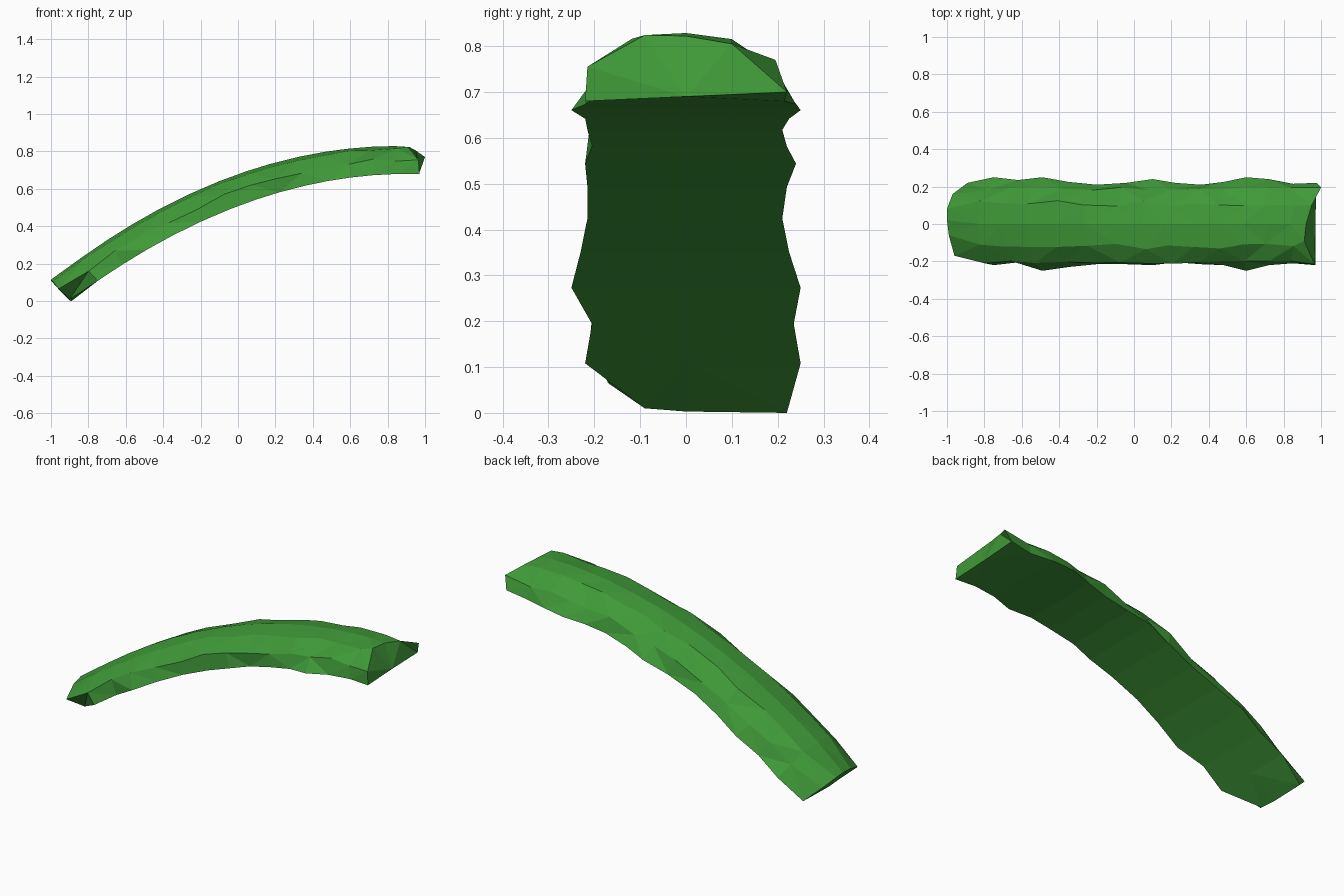
import bpy, bmesh, math, random
from mathutils import Vector

if "Cube" in bpy.data.objects:
    bpy.data.objects.remove(bpy.data.objects["Cube"])

random.seed(4)

# Stations along the arched underside, with the ragged edge on each side
XS = [-0.9, -0.75, -0.62, -0.49, -0.35, -0.2, -0.04, 0.1, 0.22, 0.36, 0.48, 0.6, 0.72, 0.85, 0.97]
LEFT = [.22, .25, .235, .25, .225, .21, .22, .24, .22, .21, .225, .25, .24, .215, .22]
RIGHT = [.09, .22, .205, .25, .23, .215, .215, .22, .205, .215, .22, .25, .22, .21, .22]


def arch(x, h):
    """Point at height h above the underside curve, square to it."""
    slope = 0.378 - 0.414 * x
    n = math.hypot(1, slope)
    return x - slope / n * h, 0.508 + 0.378 * x - 0.207 * x * x + h / n


def jit(a):
    return random.uniform(-a, a)


def ring(x, yl, yr):
    t = 0.145 + 0.015 * (1 - x * x)
    # Flat underside, short sides and a gently domed top
    section = [(-yr, 0), (0, 0), (yl, 0),
               (0.19 + jit(.012), 0.075 + jit(.012)),
               (0.11 + jit(.015), t - 0.015 + jit(.004)),
               (0, t),
               (-0.12 + jit(.015), t - 0.015 + jit(.004)),
               (-0.205 + jit(.008), 0.075 + jit(.012))]
    pts = []
    for y, h in section:
        px, pz = arch(x + (jit(.01) if h else 0), h)
        pts.append(Vector((px, y, pz)))
    return pts


rings = [ring(*s) for s in zip(XS, LEFT, RIGHT)]

# Narrowed low end and slightly slanted high end
rings[0] = [Vector(p) for p in (
    (-.9, -.09, .01), (-.9, 0, .003), (-.89, .22, 0), (-.97, .16, .075),
    (-1, .08, .11), (-1, .02, .115), (-.99, -.06, .105), (-.96, -.17, .065))]
rings[-1] = [Vector(p) for p in (
    (.97, -.22, .68), (.97, 0, .69), (.975, .22, .70), (1, .195, .77),
    (.95, .10, .805), (.92, 0, .822), (.91, -.09, .824), (.965, -.215, .755))]

bm = bmesh.new()
rows = [[bm.verts.new(p) for p in r] for r in rings]
for a, b in zip(rows, rows[1:]):
    for i in range(8):
        j = (i + 1) % 8
        bm.faces.new((a[i], a[j], b[j], b[i]))
bm.faces.new(rows[0])
bm.faces.new(rows[-1])
bmesh.ops.triangulate(bm, faces=bm.faces[:])
bmesh.ops.recalc_face_normals(bm, faces=bm.faces[:])

mesh = bpy.data.meshes.new("curved_stalk")
bm.to_mesh(mesh)
bm.free()
stalk = bpy.data.objects.new("curved_stalk", mesh)
bpy.context.collection.objects.link(stalk)

green = bpy.data.materials.new("leaf_green")
green.diffuse_color = (0.05, 0.32, 0.04, 1)
green.use_nodes = True
green.node_tree.nodes["Principled BSDF"].inputs["Base Color"].default_value = green.diffuse_color
mesh.materials.append(green)
